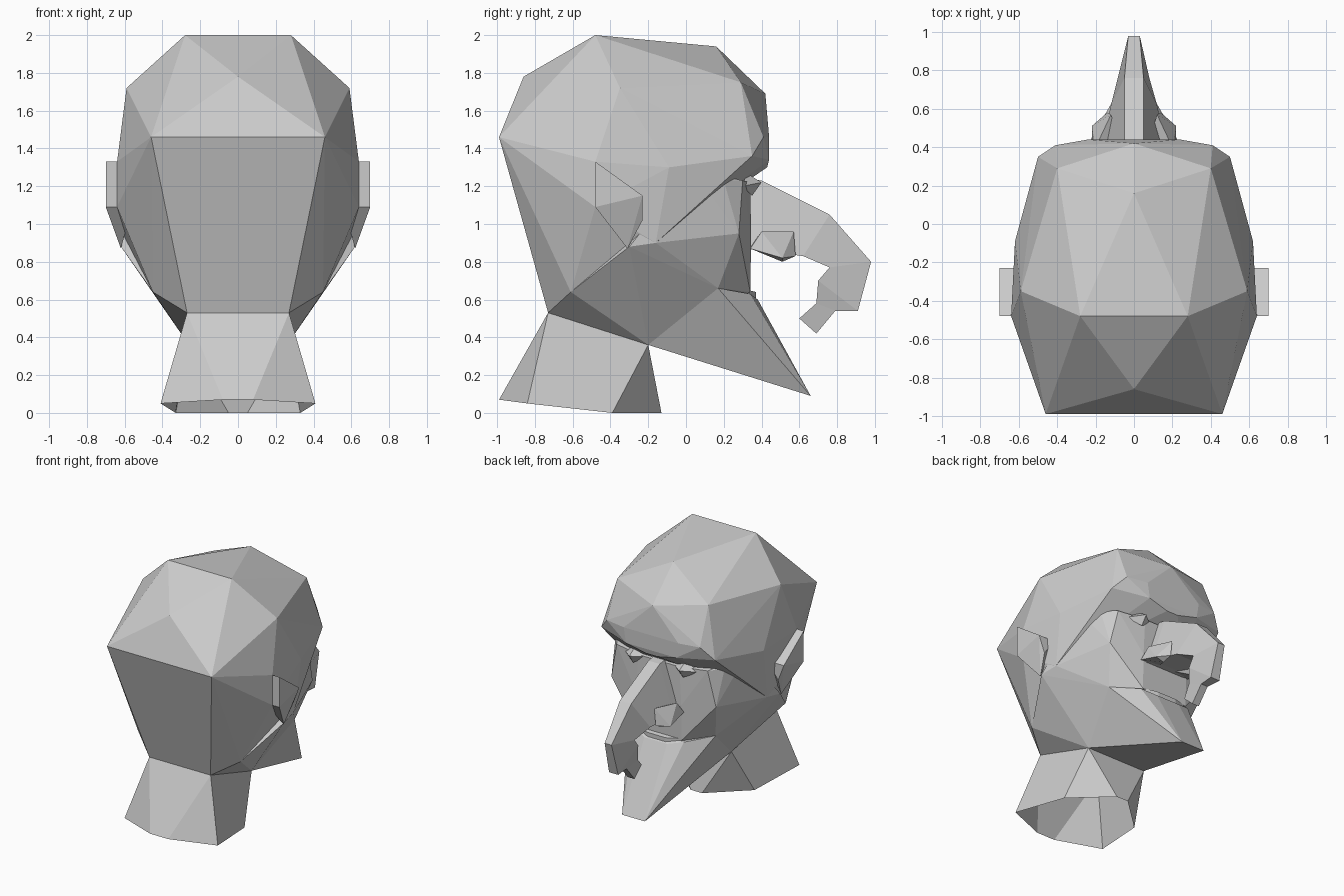
import bpy
import bmesh

default_cube = bpy.data.objects.get("Cube")
if default_cube:
    bpy.data.objects.remove(default_cube, do_unlink=True)

# One plain clay grey for every part
clay = bpy.data.materials.new("clay_grey")
clay.use_nodes = True
grey = (0.6, 0.6, 0.6, 1)
clay.diffuse_color = grey
clay.node_tree.nodes["Principled BSDF"].inputs["Base Color"].default_value = grey


def mirrored(points):
    """Return the points followed by their reflections across the middle."""
    return points + [(-x, y, z) for x, y, z in points if x > 0]


def finish(name, bm):
    """Turn a bmesh into a flat shaded object."""
    bmesh.ops.remove_doubles(bm, verts=bm.verts[:], dist=0.0005)
    bmesh.ops.recalc_face_normals(bm, faces=bm.faces[:])
    mesh = bpy.data.meshes.new(name)
    bm.to_mesh(mesh)
    bm.free()
    mesh.materials.append(clay)
    part = bpy.data.objects.new(name, mesh)
    bpy.context.collection.objects.link(part)
    return part


def faceted_solid(name, points):
    """Wrap a tight faceted skin around a few corner points."""
    bm = bmesh.new()
    corners = [bm.verts.new(point) for point in points]
    result = bmesh.ops.convex_hull(bm, input=corners)
    unused = [item for item in result["geom_interior"] + result["geom_unused"]
              if isinstance(item, bmesh.types.BMVert) and item.is_valid]
    if unused:
        bmesh.ops.delete(bm, geom=list(set(unused)), context='VERTS')
    return finish(name, bm)


def pair(name, points):
    """Build a solid on the left and its reflection on the right."""
    for side, sign in (("left", 1), ("right", -1)):
        faceted_solid(side + "_" + name, [(sign * x, y, z) for x, y, z in points])


def loft(name, rings, capped):
    """Bridge a series of closed rings that share a point count."""
    bm = bmesh.new()
    loops = [[bm.verts.new(point) for point in ring] for ring in rings]
    for lower, upper in zip(loops, loops[1:]):
        for i in range(len(lower)):
            j = (i + 1) % len(lower)
            bm.faces.new((lower[i], lower[j], upper[j], upper[i]))
    if capped:
        bm.faces.new(loops[0])
        bm.faces.new(loops[-1])
    return finish(name, bm)


# Corners shared by neighbouring parts
nape = (0.27, -0.73, 0.53)
jaw_back = (0.45, -0.61, 0.64)
jaw_side = (0.6, -0.16, 0.9)
jaw_under = (0.26, -0.2, 0.36)
jaw_front = (0.38, 0.17, 0.66)
brow_end = (0.55, 0.03, 1.29)

# Skull with an overhanging brow
crown = [(0, -0.86, 1.78), (0.28, -0.48, 2), (0, 0.16, 1.94),
         (0.46, -0.99, 1.46), (0.59, -0.35, 1.72), (0.4, 0.29, 1.75)]
brow = [(0, 0.42, 1.69), (0.24, 0.44, 1.46), (0.41, 0.41, 1.46),
        (0.5, 0.35, 1.36), (0.22, 0.44, 1.34), (0.05, 0.43, 1.3),
        (0.42, 0.3, 1.31), brow_end]
temple = [(0.64, -0.48, 1.33), (0.64, -0.48, 1.09), (0.62, -0.09, 1.3)]
faceted_solid("skull", mirrored(crown + brow + temple + [nape, jaw_back, jaw_side]))

# Face set back below the brow
cheek = [(0.48, 0.2, 1.23), (0.4, 0.3, 1.23), (0.46, 0.28, 0.95), (0.62, -0.3, 0.88)]
muzzle = [(0.18, 0.34, 1.22), (0.2, 0.345, 0.92), (0.2, 0.34, 0.64)]
faceted_solid("face", mirrored(cheek + muzzle + [
    nape, jaw_back, jaw_side, jaw_under, jaw_front, brow_end]))

# Long pointed chin
faceted_solid("chin", mirrored([jaw_under, jaw_front, (0.22, 0.34, 0.63),
                                (0.1, 0.38, 0.6), (0.1, 0.66, 0.09)]))
faceted_solid("lower_lip", mirrored([(0.2, 0.33, 0.65), (0.08, 0.37, 0.64),
                                     (0.08, 0.37, 0.6), (0.2, 0.33, 0.6)]))

# Hooked nose: ridge and underside as (half width, y, z)
ridge = [(0.05, 0.34, 1.24), (0.05, 0.4, 1.23), (0.05, 0.76, 1.05),
         (0.03, 0.98, 0.8), (0.04, 0.91, 0.54), (0.03, 0.79, 0.54), (0.03, 0.69, 0.42)]
underside = [(0.18, 0.3, 0.87), (0.17, 0.4, 0.86), (0.12, 0.62, 0.83),
             (0.08, 0.76, 0.77), (0.07, 0.7, 0.7), (0.06, 0.69, 0.58), (0.03, 0.6, 0.5)]
loft("hooked_nose", [[(-a[0], *a[1:]), a, b, (-b[0], *b[1:])]
                     for a, b in zip(ridge, underside)], capped=True)
pair("nostril", [(0.2, 0.4, 0.96), (0.12, 0.57, 0.96), (0.14, 0.58, 0.83),
                 (0.22, 0.51, 0.82), (0.15, 0.51, 0.8), (0.22, 0.34, 0.87),
                 (0.05, 0.34, 0.88)])

# Small faceted eyes
pair("eye", [(0.12, 0.32, 1.21), (0.33, 0.3, 1.2), (0.22, 0.4, 1.22),
             (0.22, 0.32, 1.27), (0.22, 0.35, 1.15)])

# Wedge shaped ears
pair("ear", [(x, y, z) for x in (0.56, 0.7)
             for y, z in ((-0.48, 1.33), (-0.48, 1.09), (-0.23, 1.15))]
     + [(0.65, -0.23, 1.02), (0.62, -0.31, 0.87)])

# Open neck that flares toward its base
base = [(0.08, -0.99, 0.07), (0.41, -0.84, 0.05), (0.33, -0.39, 0), (0.05, -0.13, 0)]
collar = [nape, nape, jaw_under, jaw_under]


def full_ring(half):
    return half + [(-x, y, z) for x, y, z in reversed(half)]


loft("neck", [full_ring(base), full_ring(collar)], capped=False)
